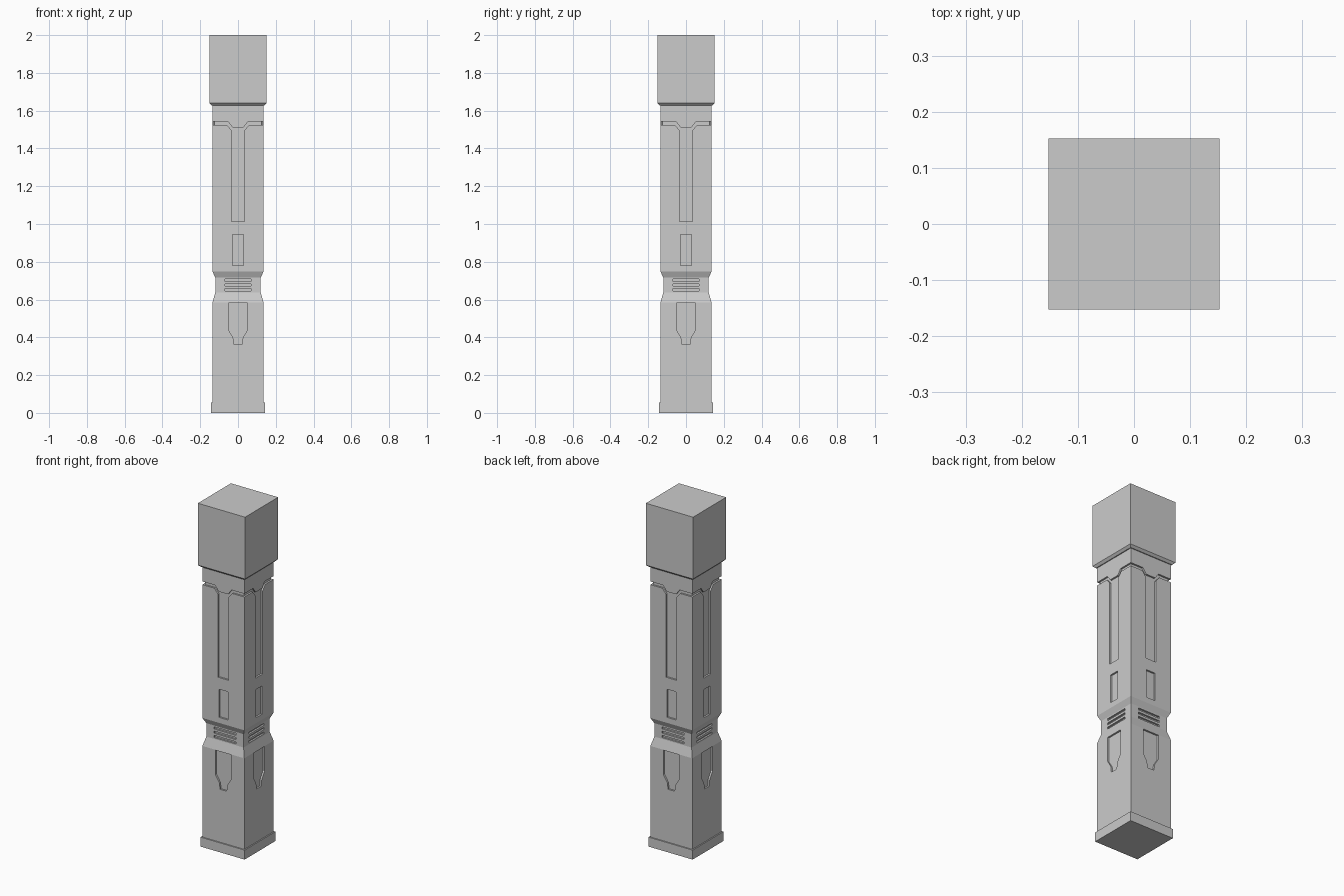
import bpy, bmesh, math
from mathutils import Matrix

if "Cube" in bpy.data.objects:
    bpy.data.objects.remove(bpy.data.objects["Cube"])


def finish(name, bm):
    bmesh.ops.recalc_face_normals(bm, faces=bm.faces)
    me = bpy.data.meshes.new(name)
    bm.to_mesh(me)
    bm.free()
    ob = bpy.data.objects.new(name, me)
    bpy.context.collection.objects.link(ob)
    return ob


def square_stack(name, profile):
    """Square column through (half width, z) levels."""
    bm = bmesh.new()
    rings = [[bm.verts.new((sx * h, sy * h, z))
              for sx, sy in ((-1, -1), (1, -1), (1, 1), (-1, 1))]
             for h, z in profile]
    for a, b in zip(rings, rings[1:]):
        for i in range(4):
            j = (i + 1) % 4
            bm.faces.new((a[i], a[j], b[j], b[i]))
    bm.faces.new(rings[0])
    bm.faces.new(rings[-1])
    return finish(name, bm)


def add_prism(bm, half, floor):
    """Mirror a half outline (x, z) and extrude it from outside to the recess floor."""
    pts = half + [(-x, z) for x, z in reversed(half)]
    face = bm.faces.new([bm.verts.new((x, -0.2, z)) for x, z in pts])
    ext = bmesh.ops.extrude_face_region(bm, geom=[face], use_keep_orig=True)
    for v in ext["geom"]:
        if isinstance(v, bmesh.types.BMVert):
            v.co.y = -floor


def rect(w, z0, z1):
    return [(w, z0), (w, z1)]


S, N, D = 0.135, 0.12, 0.01     # shaft half width, neck half width, recess depth

# Plinth, shaft with waisted neck, and top block
square_stack("base_plinth", [(0.142, 0), (0.142, 0.055)])
shaft = square_stack("shaft", [(S, 0.03), (S, 0.585), (N, 0.638), (N, 0.716),
                               (S, 0.748), (S, 1.635)])
square_stack("top_block", [(0.14, 1.628), (0.152, 1.64), (0.152, 2.0)])

# Recesses repeated on all four sides
for k in range(4):
    bm = bmesh.new()
    # long strip joined to the groove that wraps round the corners
    add_prism(bm, [(0.034, 1.012), (0.034, 1.495), (0.058, 1.524), (0.18, 1.524),
                   (0.18, 1.543), (0.053, 1.543), (0.03, 1.512)], S - D)
    # small window
    add_prism(bm, rect(0.029, 0.78, 0.944), S - D)
    # pointed lower panel
    add_prism(bm, [(0.021, 0.363), (0.026, 0.40), (0.051, 0.44), (0.051, 0.583)], S - D)
    # vent slots on the neck
    for z in (0.652, 0.677, 0.702):
        add_prism(bm, rect(0.07, z - 0.006, z + 0.006), N - D)
    bm.transform(Matrix.Rotation(k * math.pi / 2, 4, 'Z'))
    cutter = finish("recess_cutter", bm)
    cutter.hide_render = True
    mod = shaft.modifiers.new("recess", 'BOOLEAN')
    mod.operation = 'DIFFERENCE'
    mod.solver = 'EXACT'
    mod.object = cutter
    bpy.context.view_layer.objects.active = shaft
    bpy.ops.object.modifier_apply(modifier=mod.name)
    bpy.data.objects.remove(cutter)
